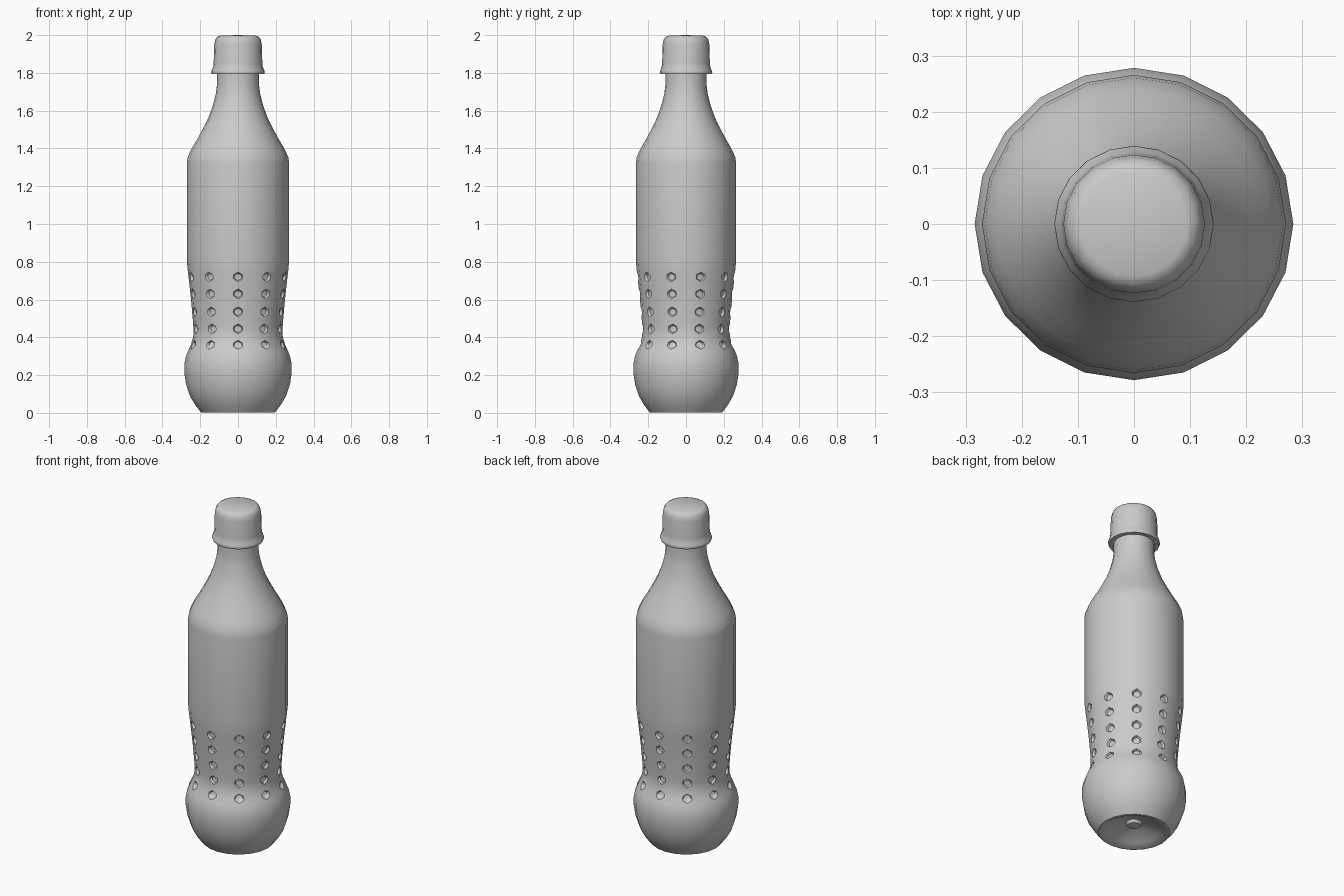
import bpy, bmesh
from math import cos, sin, pi
from mathutils import Vector

SIDES = 20
DEPTH_SCALE = 0.98  # slightly narrower front to back

if "Cube" in bpy.data.objects:
    bpy.data.objects.remove(bpy.data.objects["Cube"])

grey = bpy.data.materials.new("plain grey")
grey.use_nodes = True
grey.diffuse_color = (0.6, 0.6, 0.6, 1)
grey.node_tree.nodes["Principled BSDF"].inputs["Base Color"].default_value = (0.6, 0.6, 0.6, 1)


def make_rings(bm, profile):
    return [[bm.verts.new((r * cos(2 * pi * j / SIDES),
                           r * sin(2 * pi * j / SIDES) * DEPTH_SCALE, z))
             for j in range(SIDES)] for r, z in profile]


def bridge(bm, lower, upper):
    n = len(lower)
    for j in range(n):
        k = (j + 1) % n
        bm.faces.new((lower[j], lower[k], upper[k], upper[j]))


def fan(bm, ring, point):
    tip = bm.verts.new(point)
    for j in range(len(ring)):
        bm.faces.new((ring[j], ring[(j + 1) % len(ring)], tip))


def finish(bm, name, angle):
    bmesh.ops.recalc_face_normals(bm, faces=bm.faces)
    mesh = bpy.data.meshes.new(name)
    bm.to_mesh(mesh)
    bm.free()
    mesh.materials.append(grey)
    obj = bpy.data.objects.new(name, mesh)
    bpy.context.collection.objects.link(obj)
    bpy.ops.object.select_all(action='DESELECT')
    obj.select_set(True)
    bpy.context.view_layer.objects.active = obj
    bpy.ops.object.shade_smooth_by_angle(angle=angle)


def add_dimple(bm, rings, i, j):
    """Round dent centred on one ring point, filling the four cells around it."""
    steps = [(-1, -1), (-1, 0), (-1, 1), (0, 1), (1, 1), (1, 0), (1, -1), (0, -1)]
    outer = [rings[i + a][(j + b) % SIDES] for a, b in steps]
    centre = rings[i][j].co.copy()
    inward = -Vector((centre.x, centre.y, 0)).normalized()

    def loop(radius, depth):
        return [bm.verts.new(centre + (v.co - centre).normalized() * radius + inward * depth)
                for v in outer]
    rim, floor = loop(0.026, 0), loop(0.019, 0.013)
    bridge(bm, outer, rim)
    bridge(bm, rim, floor)
    fan(bm, floor, centre + inward * 0.017)


# Bottle: base hollow, bulge, dimpled waist, label wall, shoulder and neck
base = [(0.035, 0.042), (0.045, 0.058), (0.08, 0.05), (0.15, 0.02), (0.182, 0.002),
        (0.196, 0.003), (0.225, 0.04), (0.255, 0.09), (0.275, 0.15),
        (0.284, 0.21), (0.284, 0.26), (0.276, 0.3)]
waist = [(0.266, 0.325), (0.25, 0.36), (0.237, 0.402), (0.236, 0.445), (0.239, 0.49),
         (0.243, 0.535), (0.247, 0.583), (0.252, 0.63), (0.257, 0.675),
         (0.262, 0.72), (0.267, 0.762)]
upper = [(0.271, 0.81), (0.271, 1.32), (0.266, 1.355), (0.245, 1.4), (0.215, 1.45),
         (0.188, 1.5), (0.158, 1.56), (0.134, 1.625), (0.117, 1.69),
         (0.111, 1.74), (0.111, 1.82)]
bm = bmesh.new()
rings = make_rings(bm, base + waist + upper)
first, last = len(base), len(base) + len(waist) - 1
for i in range(len(rings) - 1):
    if not first <= i < last:
        bridge(bm, rings[i], rings[i + 1])
for i in range(first + 1, last, 2):
    for j in range(1, SIDES, 2):
        add_dimple(bm, rings, i, j)
fan(bm, rings[0], (0, 0, 0.036))
fan(bm, rings[-1], (0, 0, 1.82))
bmesh.ops.delete(bm, geom=[v for v in bm.verts if not v.link_faces], context='VERTS')
finish(bm, "bottle", 0.75)

# Cap with rounded top and flared lip
bm = bmesh.new()
rings = make_rings(bm, [(0.11, 1.795), (0.138, 1.793), (0.142, 1.803), (0.14, 1.812),
                        (0.132, 1.828), (0.129, 1.85), (0.126, 1.95), (0.121, 1.975),
                        (0.111, 1.99), (0.095, 1.997)])
for low, high in zip(rings, rings[1:]):
    bridge(bm, low, high)
fan(bm, rings[-1], (0, 0, 2))
fan(bm, rings[0], (0, 0, 1.795))
finish(bm, "cap", 0.75)
